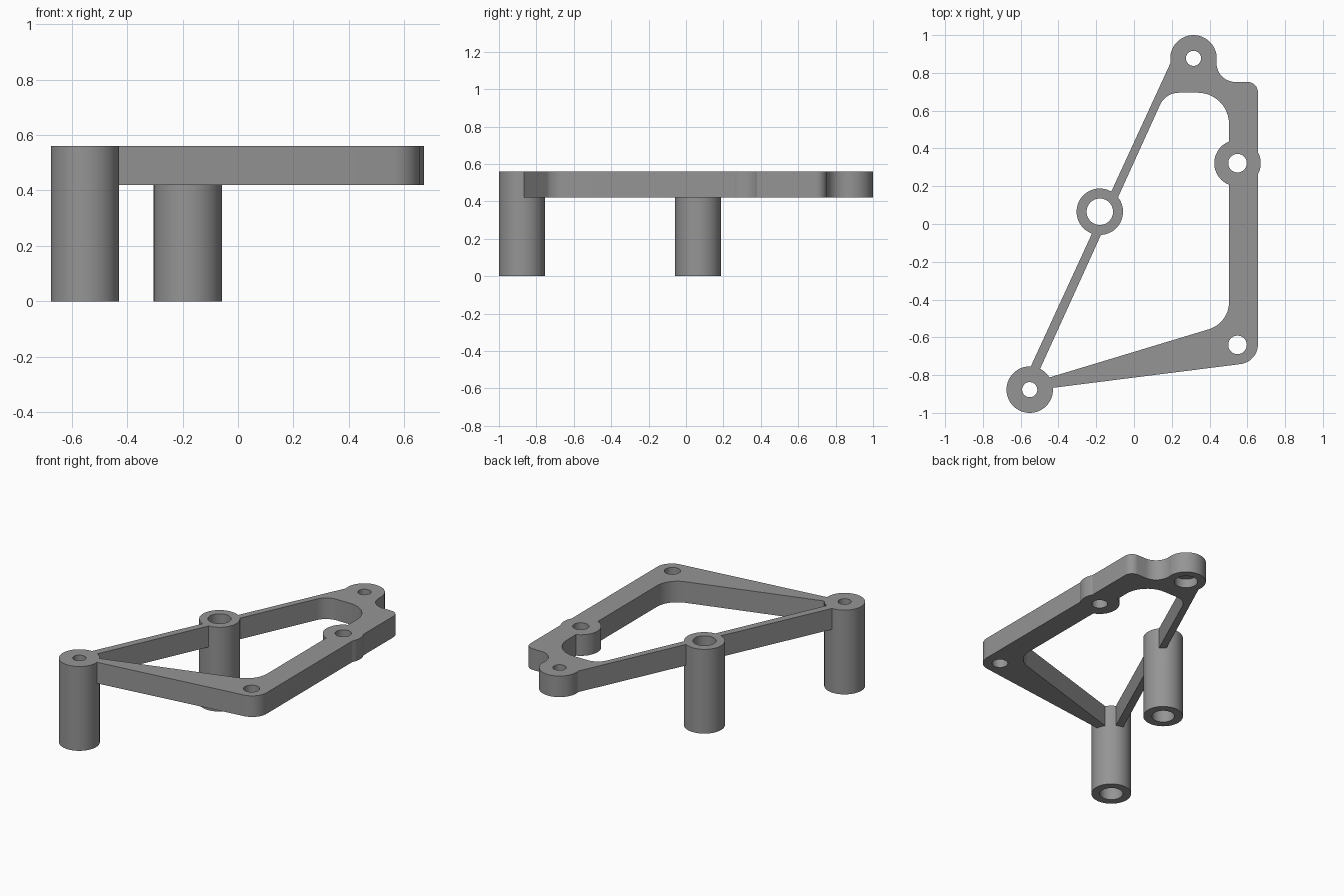
import bpy, bmesh, math
from mathutils import Vector

if "Cube" in bpy.data.objects:
    bpy.data.objects.remove(bpy.data.objects["Cube"])

Z0, Z1 = 0.42, 0.56      # plate underside and top
BOSS = 0.123             # outer radius of every boss

metal = bpy.data.materials.new("grey")
metal.diffuse_color = (0.30, 0.30, 0.30, 1)
metal.use_nodes = True
metal.node_tree.nodes["Principled BSDF"].inputs["Base Color"].default_value = metal.diffuse_color


def rounded(corners, steps=12):
    """Outline from (x, y, fillet radius) corners."""
    pts, n = [], len(corners)
    for i, (x, y, r) in enumerate(corners):
        p = Vector((x, y))
        if r == 0:
            pts.append(p)
            continue
        a = (Vector(corners[i - 1][:2]) - p).normalized()
        b = (Vector(corners[(i + 1) % n][:2]) - p).normalized()
        half = a.angle(b) / 2
        c = p + (a + b).normalized() * (r / math.sin(half))
        s = p + a * (r / math.tan(half)) - c
        e = p + b * (r / math.tan(half)) - c
        turn = math.atan2(s.x * e.y - s.y * e.x, s.dot(e))
        for k in range(steps + 1):
            t = turn * k / steps
            pts.append(c + Vector((s.x * math.cos(t) - s.y * math.sin(t),
                                   s.x * math.sin(t) + s.y * math.cos(t))))
    return pts


def prism(name, pts, z0, z1):
    bm = bmesh.new()
    face = bm.faces.new([bm.verts.new((p[0], p[1], z0)) for p in pts])
    top = bmesh.ops.extrude_face_region(bm, geom=[face])["geom"]
    bmesh.ops.translate(bm, vec=(0, 0, z1 - z0),
                        verts=[v for v in top if isinstance(v, bmesh.types.BMVert)])
    bmesh.ops.recalc_face_normals(bm, faces=bm.faces)
    me = bpy.data.meshes.new(name)
    bm.to_mesh(me)
    bm.free()
    me.materials.append(metal)
    ob = bpy.data.objects.new(name, me)
    bpy.context.collection.objects.link(ob)
    return ob


def cylinder(name, x, y, r, z0, z1, n=64):
    ring = [(x + r * math.cos(2 * math.pi * k / n),
             y + r * math.sin(2 * math.pi * k / n)) for k in range(n)]
    return prism(name, ring, z0, z1)


def combine(target, tool, operation):
    bpy.context.view_layer.objects.active = target
    mod = target.modifiers.new("join", "BOOLEAN")
    mod.operation, mod.object, mod.solver = operation, tool, "EXACT"
    bpy.ops.object.modifier_apply(modifier=mod.name)
    bpy.data.objects.remove(tool, do_unlink=True)


# Open frame: outer outline minus the window
bracket = prism("bracket", rounded([
    (-0.609, -0.890, 0), (0.656, -0.730, 0.105), (0.656, 0.752, 0.055),
    (0.437, 0.752, 0.10), (0.437, 0.88, 0), (0.206, 0.88, 0)]), Z0, Z1)
window = prism("window_cutter", rounded([
    (-0.529, -0.837, 0), (0.503, -0.525, 0.15),
    (0.503, 0.695, 0.165), (0.167, 0.695, 0.11)]), Z0 - 0.1, Z1 + 0.1)
combine(bracket, window, "DIFFERENCE")

# Bosses and the two long posts: x, y, bottom
for x, y, z in [(-0.552, -0.877, 0), (-0.181, 0.065, 0),
                (0.315, 0.877, Z0), (0.548, 0.322, Z0)]:
    combine(bracket, cylinder("boss", x, y, BOSS, z, Z1), "UNION")

# Bolt holes and wider recesses from below: x, y, radius, top
for x, y, r, top in [(-0.552, -0.877, 0.040, 1), (-0.552, -0.877, 0.072, 0.48),
                     (-0.181, 0.065, 0.070, 1),
                     (0.315, 0.877, 0.040, 1), (0.315, 0.877, 0.072, 0.48),
                     (0.548, 0.322, 0.049, 1), (0.548, -0.640, 0.049, 1)]:
    combine(bracket, cylinder("hole_cutter", x, y, r, -0.1, top), "DIFFERENCE")

# Smooth round walls, crisp rims
bracket.select_set(True)
bpy.context.view_layer.objects.active = bracket
bpy.ops.object.shade_smooth_by_angle(angle=math.radians(30))
